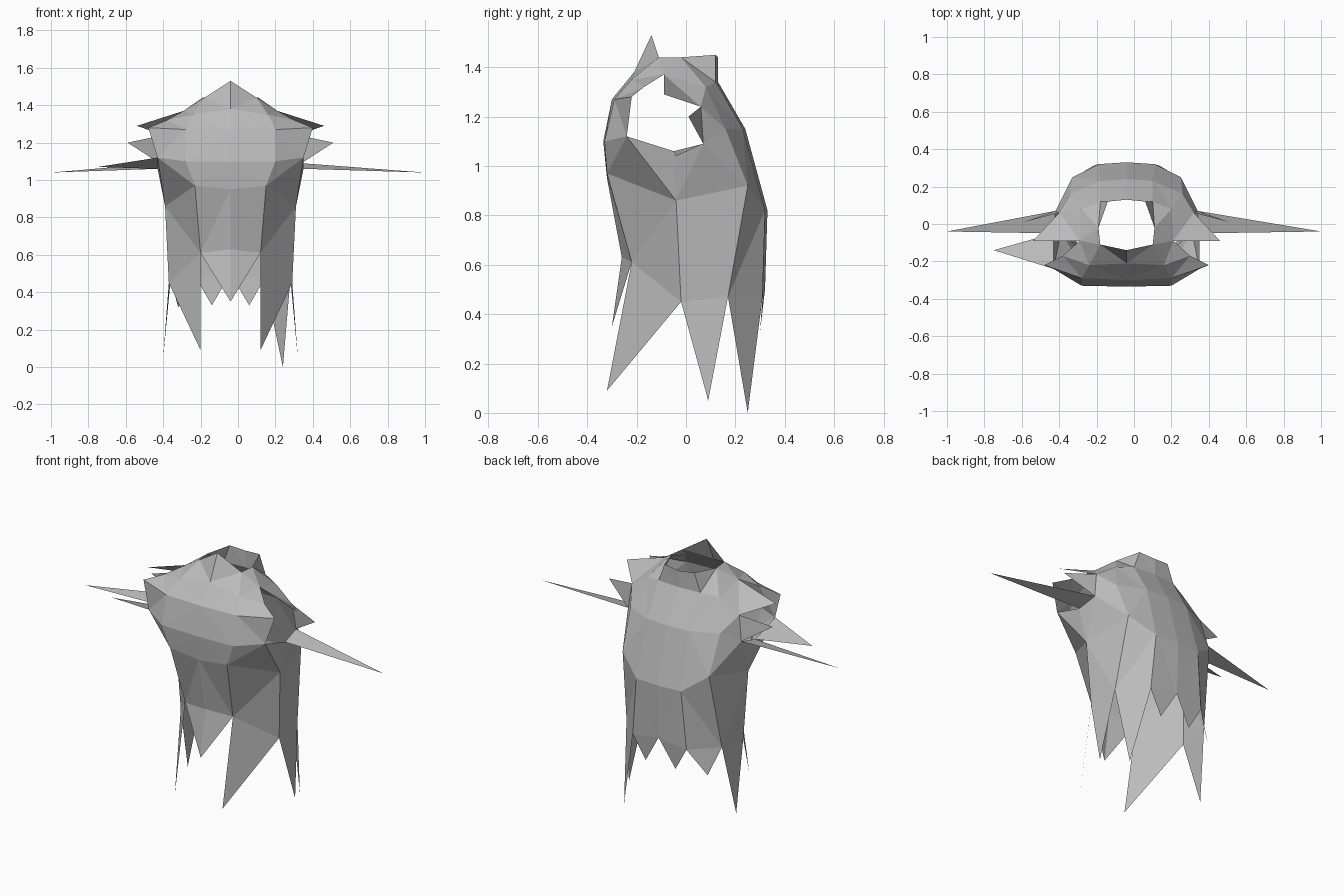
import bpy
import bmesh

cube = bpy.data.objects.get("Cube")
if cube:
    bpy.data.objects.remove(cube)

CENTRE = -0.04  # the cloak hangs slightly off to one side

cloth = bpy.data.materials.new("worn grey cloth")
cloth.use_nodes = True
colour = (0.5, 0.5, 0.5, 1)
cloth.diffuse_color = colour
cloth.node_tree.nodes["Principled BSDF"].inputs["Base Color"].default_value = colour


def make_part(name, polygons, mirrored=True):
    """Make one flat shaded cloth sheet, mirrored across the cloak centre."""
    bm = bmesh.new()
    for polygon in polygons:
        bm.faces.new([bm.verts.new(point) for point in polygon])
    bmesh.ops.remove_doubles(bm, verts=bm.verts, dist=0.0001)
    bmesh.ops.triangulate(bm, faces=bm.faces)
    bmesh.ops.recalc_face_normals(bm, faces=bm.faces)
    mesh = bpy.data.meshes.new(name)
    bm.to_mesh(mesh)
    bm.free()
    mesh.materials.append(cloth)
    part = bpy.data.objects.new(name, mesh)
    part.location.x = CENTRE
    bpy.context.collection.objects.link(part)
    if mirrored:
        mirror = part.modifiers.new("Mirror", "MIRROR")
        mirror.merge_threshold = 0.001
    return part


def loft(rows):
    """Join neighbouring rows of points with quads."""
    quads = []
    for upper, lower in zip(rows, rows[1:]):
        for i in range(len(upper) - 1):
            quads.append((upper[i], upper[i + 1], lower[i + 1], lower[i]))
    return quads


def flip(point):
    return (-point[0], point[1], point[2])


# Shared seam points
neck_side = (0.14, -0.11, 1.44)
shoulder = (0.25, -0.09, 1.37)
chest_corner = (0.39, -0.24, 1.12)
arm_bottom = (0.39, -0.05, 1.06)
arm_back = (0.38, 0.07, 1.09)
arm_top = (0.36, 0.06, 1.24)
hip = (0.35, -0.04, 0.86)
side_hem = (0.33, -0.02, 0.45)

# Front panel, from the raised collar down to the hem
front_rows = [
    [(0, -0.14, 1.53), neck_side, shoulder],
    [(0, -0.21, 1.38), (0.2, -0.22, 1.35), (0.34, -0.17, 1.32)],
    [(0, -0.30, 1.27), (0.24, -0.29, 1.27), (0.44, -0.22, 1.28)],
    [(0, -0.335, 1.1), (0.24, -0.33, 1.1), chest_corner],
    [(0, -0.32, 0.95), (0.19, -0.32, 0.97), hip],
    [(0, -0.26, 0.63), (0.16, -0.22, 0.61), side_hem],
]
make_part("front_panel", loft(front_rows))

# Back panel, wrapping round to the sides
back_rows = [
    [(0, 0.13, 1.44), (0.1, 0.12, 1.45), (0.15, -0.02, 1.44), shoulder],
    [(0, 0.13, 1.34), (0.14, 0.12, 1.34), (0.24, 0.08, 1.32), arm_top],
    [(0, 0.24, 1.15), (0.14, 0.23, 1.15), (0.3, 0.16, 1.15), arm_back],
    [(0, 0.33, 0.82), (0.15, 0.32, 0.82), (0.29, 0.25, 0.92), hip],
    [(0, 0.32, 0.5), (0.18, 0.31, 0.47), (0.32, 0.17, 0.47), side_hem],
]
make_part("back_panel", loft(back_rows))

# Shoulder strap and the cloth below the arm opening
make_part("shoulder_strap", [(neck_side, back_rows[0][2], shoulder)])
make_part("underarm_panel", [
    (chest_corner, arm_bottom, hip),
    (arm_bottom, arm_back, hip),
])

# Torn points along the hem
front_hem = front_rows[-1]
back_hem = back_rows[-1]
make_part("front_tatters", [
    (front_hem[0], front_hem[1], (0, -0.30, 0.35)),
    (front_hem[1], front_hem[2], (0.16, -0.32, 0.09)),
])
make_part("back_tatters", [
    (back_hem[0], back_hem[1], (0.1, 0.3, 0.33)),
    (back_hem[2], back_hem[3], (0.36, 0.09, 0.05)),
])
long_tatter = (back_hem[1], back_hem[2], (0.28, 0.25, 0))
short_tatter = (back_hem[1], back_hem[2], (0.28, 0.25, 0.32))
make_part("left_long_tatter", [long_tatter], mirrored=False)
make_part("right_short_tatter", [[flip(p) for p in short_tatter]], mirrored=False)

# Pointed flaps around the arm openings
make_part("shoulder_flap", [
    (shoulder, (0.5, -0.09, 1.29), arm_top),
])
make_part("arm_spike", [(arm_top, (0.55, 0.01, 1.2), arm_back)])

# Long wind-blown strips; the two sides differ a little in reach
strip_left = [arm_bottom, arm_back, (1.04, -0.04, 1.04)]
strip_right = [flip(p) for p in (arm_bottom, arm_back, (0.96, -0.04, 1.04))]
strip_short = [flip(p) for p in (chest_corner, arm_bottom, (0.71, -0.14, 1.07))]
make_part("left_long_strip", [strip_left], mirrored=False)
make_part("right_long_strip", [strip_right], mirrored=False)
make_part("right_short_strip", [strip_short], mirrored=False)
